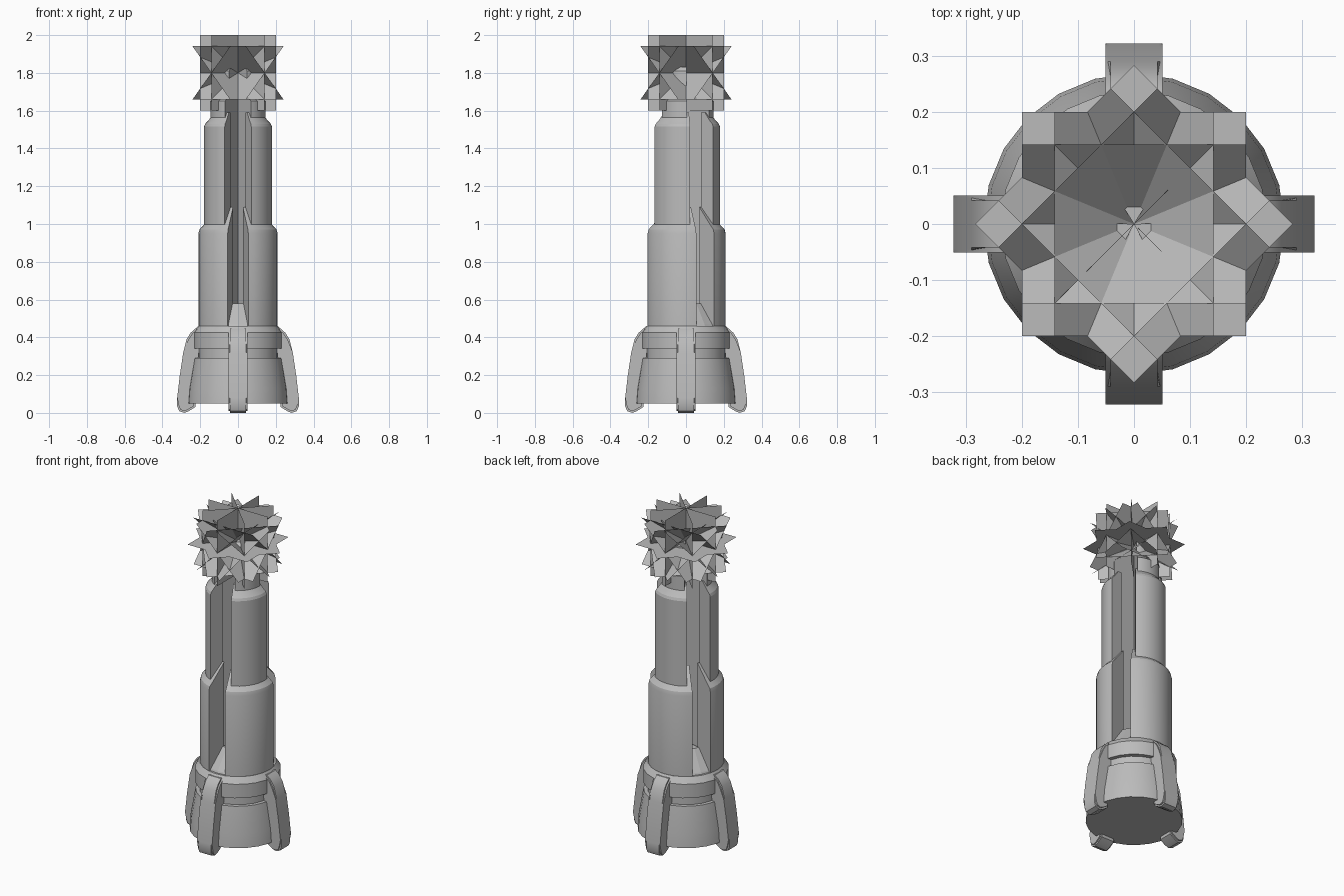
import bpy, bmesh, math
from mathutils import Matrix, Vector

if "Cube" in bpy.data.objects:
    bpy.data.objects.remove(bpy.data.objects["Cube"])

grey = bpy.data.materials.new("mid grey")
grey.diffuse_color = (0.5, 0.5, 0.5, 1)
grey.use_nodes = True
grey.node_tree.nodes["Principled BSDF"].inputs["Base Color"].default_value = grey.diffuse_color


def finish(name, bm, smooth=None, recalc=True):
    if recalc:
        bmesh.ops.recalc_face_normals(bm, faces=bm.faces)
    me = bpy.data.meshes.new(name)
    bm.to_mesh(me)
    bm.free()
    me.materials.append(grey)
    ob = bpy.data.objects.new(name, me)
    bpy.context.collection.objects.link(ob)
    if smooth:
        bpy.ops.object.select_all(action='DESELECT')
        ob.select_set(True)
        bpy.context.view_layer.objects.active = ob
        bpy.ops.object.shade_smooth_by_angle(angle=math.radians(smooth))
    return ob


def sweep(bm, profile, start, end, steps):
    """Revolve a closed (radius, height) profile through part of a turn."""
    rings = []
    for i in range(steps + 1):
        a = math.radians(start + (end - start) * i / steps)
        rings.append([bm.verts.new((r * math.cos(a), r * math.sin(a), z)) for r, z in profile])
    n = len(profile)
    for a, b in zip(rings, rings[1:]):
        for j in range(n):
            k = (j + 1) % n
            bm.faces.new((a[j], b[j], b[k], a[k]))
    bm.faces.new(rings[0])
    bm.faces.new(rings[-1][::-1])


# Round stepped base
bm = bmesh.new()
base = [(0.268, 0.05), (0.262, 0.13), (0.235, 0.29), (0.213, 0.29),
        (0.213, 0.34), (0.237, 0.34), (0.237, 0.425), (0.212, 0.46)]
rings = []
for r, z in base:
    rings.append([bm.verts.new((r * math.cos(math.tau * i / 24),
                                r * math.sin(math.tau * i / 24), z)) for i in range(24)])
for a, b in zip(rings, rings[1:]):
    for i in range(24):
        j = (i + 1) % 24
        bm.faces.new((a[i], a[j], b[j], b[i]))
bm.faces.new(rings[0][::-1])
bm.faces.new(rings[-1])
finish("base", bm, 30)

# Four claws gripping the base
claw = [(0.19, 0.45), (0.225, 0.447), (0.25, 0.425), (0.272, 0.39), (0.29, 0.32),
        (0.308, 0.2), (0.322, 0.08), (0.322, 0.035), (0.312, 0.01), (0.285, 0.0),
        (0.262, 0.008), (0.225, 0.032), (0.225, 0.055), (0.24, 0.06), (0.21, 0.3)]
for k in range(4):
    bm = bmesh.new()
    left = [bm.verts.new((r, -0.051, z)) for r, z in claw]
    right = [bm.verts.new((r, 0.051, z)) for r, z in claw]
    rim = [bm.faces.new(left), bm.faces.new(right[::-1])]
    n = len(claw)
    for i in range(n):
        j = (i + 1) % n
        bm.faces.new((left[i], right[i], right[j], left[j]))
    edges = {e for f in rim for e in f.edges}
    bmesh.ops.bevel(bm, geom=list(edges), offset=0.009, segments=2, affect='EDGES')
    bm.transform(Matrix.Rotation(k * math.pi / 2, 4, 'Z'))
    finish(f"claw_{k + 1}", bm, 35)

# Three-part shaft: nested sectors separated by V-shaped slots
tiers = {
    "lower_shaft": (45, [(0.1, 0.45), (0.21, 0.45), (0.21, 0.95), (0.204, 0.972),
                         (0.182, 0.995), (0.1, 1.09)]),
    "upper_shaft": (37, [(0.1, 0.6), (0.18, 0.6), (0.18, 1.515), (0.174, 1.53),
                         (0.155, 1.55), (0.125, 1.59), (0.1, 1.59)]),
    "inner_shaft": (32, [(0.001, 0.45), (0.145, 0.45), (0.145, 1.65), (0.1, 1.69),
                         (0.1, 1.81), (0.08, 1.83), (0.001, 1.83)]),
}
for name, (half, profile) in tiers.items():
    bm = bmesh.new()
    for mid in (90, 210, 330):
        sweep(bm, profile, mid - half, mid + half, 10)
    finish(name, bm, 20)

# Sloping ramps at the foot of each slot
bm = bmesh.new()
for mid in (30, 150, 270):
    sweep(bm, [(0.02, 0.45), (0.205, 0.45), (0.195, 0.47), (0.11, 0.58), (0.02, 0.58)],
          mid - 15, mid + 15, 2)
finish("slot_ramps", bm)

# Spiky head: thin square sheets crossing at one centre
bm = bmesh.new()
centre = Matrix.Translation(Vector((0, 0, 1.8)))


def sheet(tilt, turn):
    m = (centre @ Matrix.Rotation(math.radians(turn), 4, 'Z')
         @ Matrix.Rotation(math.radians(tilt), 4, 'X'))
    bm.faces.new([bm.verts.new(m @ Vector((x, y, 0)))
                  for x, y in ((-0.2, -0.2), (0.2, -0.2), (0.2, 0.2), (-0.2, 0.2))])


for turn in (0, 45):
    sheet(0, turn)
for turn in range(0, 180, 45):
    sheet(90, turn)
for turn in range(0, 360, 45):
    sheet(45, turn)
finish("spiky_head", bm, recalc=False)
